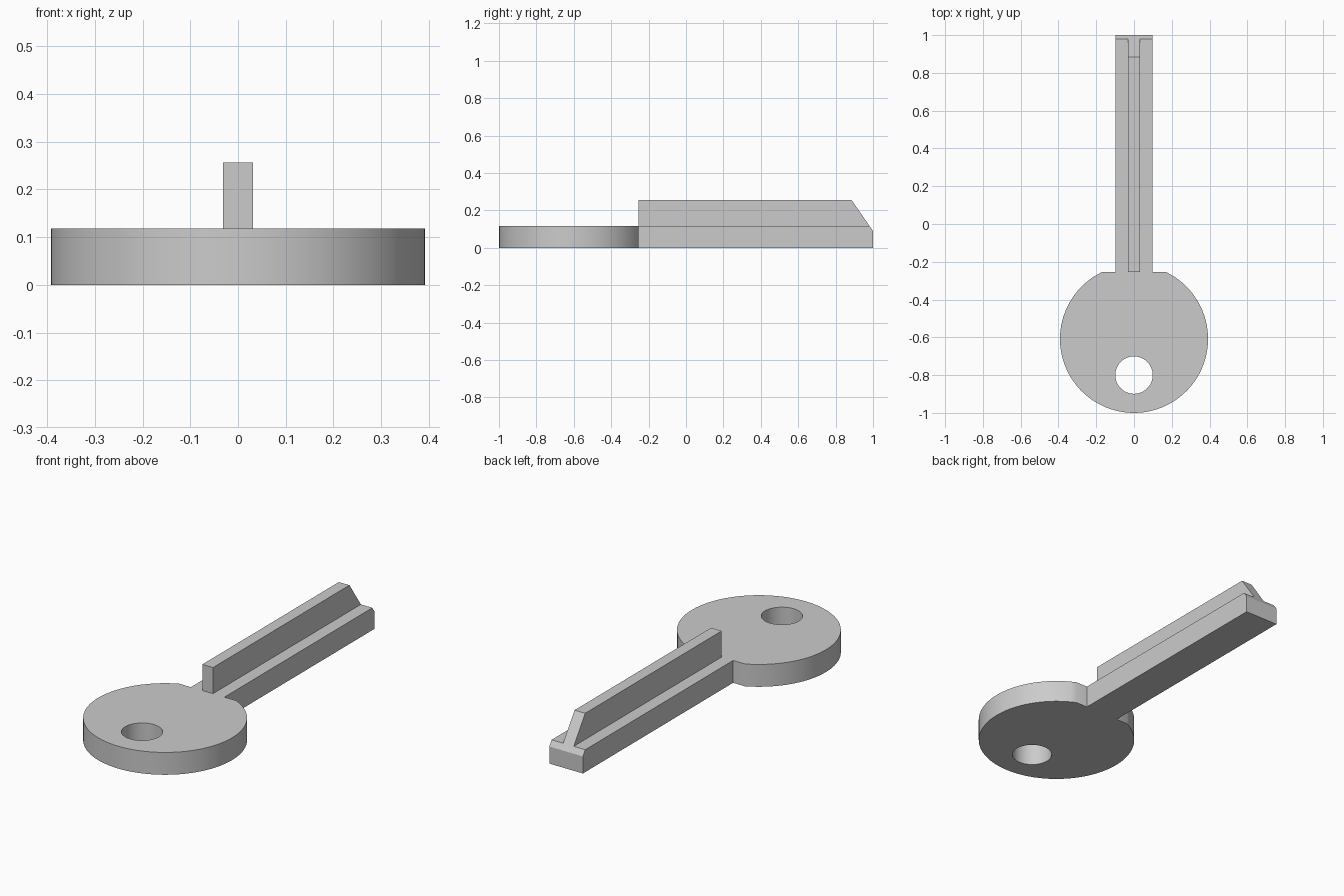
import bpy
import bmesh
from math import asin, cos, pi, sin, tau

cube = bpy.data.objects.get("Cube")
if cube:
    bpy.data.objects.remove(cube, do_unlink=True)

THICK = 0.118      # thickness of the flat key body
NECK_Y = -0.253    # where the bow meets the blade

metal = bpy.data.materials.new("grey metal")
metal.use_nodes = True
grey = (0.6, 0.6, 0.6, 1)
metal.diffuse_color = grey
metal.node_tree.nodes["Principled BSDF"].inputs["Base Color"].default_value = grey


def arc(cy, r, start, end, n):
    return [(r * cos(start + (end - start) * i / n),
             cy + r * sin(start + (end - start) * i / n)) for i in range(n + 1)]


def loop_edges(bm, points):
    verts = [bm.verts.new(p) for p in points]
    return [bm.edges.new((a, b)) for a, b in zip(verts, verts[1:] + verts[:1])]


def extrude(bm, faces, vec):
    res = bmesh.ops.extrude_face_region(bm, geom=faces)
    moved = [g for g in res["geom"] if isinstance(g, bmesh.types.BMVert)]
    bmesh.ops.translate(bm, verts=moved, vec=vec)
    bmesh.ops.recalc_face_normals(bm, faces=bm.faces)


def finish(bm, name):
    mesh = bpy.data.meshes.new(name)
    bm.to_mesh(mesh)
    bm.free()
    mesh.materials.append(metal)
    obj = bpy.data.objects.new(name, mesh)
    bpy.context.collection.objects.link(obj)
    bpy.ops.object.select_all(action="DESELECT")
    obj.select_set(True)
    bpy.context.view_layer.objects.active = obj
    bpy.ops.object.shade_smooth_by_angle(angle=pi / 6)
    return obj


# Round bow, cut flat at the neck, with a ring hole
CENTRE, RADIUS = -0.608, 0.392
cut = asin((NECK_Y - CENTRE) / RADIUS)
outline = arc(CENTRE, RADIUS, pi - cut, tau + cut, 80)
hole = arc(-0.8, 0.099, 0, tau, 48)[:-1]
bm = bmesh.new()
edges = loop_edges(bm, [(x, y, 0) for x, y in outline])
edges += loop_edges(bm, [(x, y, 0) for x, y in hole])
bmesh.ops.triangle_fill(bm, edges=edges, use_beauty=True, normal=(0, 0, 1))
extrude(bm, bm.faces[:], (0, 0, THICK))
finish(bm, "bow")

# Blade: inverted T section drawn out along y, tip sliced by a slope
half = [(0.098, 0), (0.098, THICK), (0.031, THICK), (0.031, 0.256)]
section = half + [(-x, z) for x, z in reversed(half)]
bm = bmesh.new()
face = bm.faces.new([bm.verts.new((x, NECK_Y, z)) for x, z in section])
extrude(bm, [face], (0, 1 - NECK_Y, 0))
slope_run, slope_drop = 0.115, 0.166
res = bmesh.ops.bisect_plane(bm, geom=bm.verts[:] + bm.edges[:] + bm.faces[:],
                             plane_co=(0, 1, 0.09),
                             plane_no=(0, slope_drop, slope_run),
                             clear_outer=True)
rim = [g for g in res["geom_cut"] if isinstance(g, bmesh.types.BMEdge)]
bmesh.ops.contextual_create(bm, geom=rim)
bmesh.ops.recalc_face_normals(bm, faces=bm.faces)
finish(bm, "blade")
